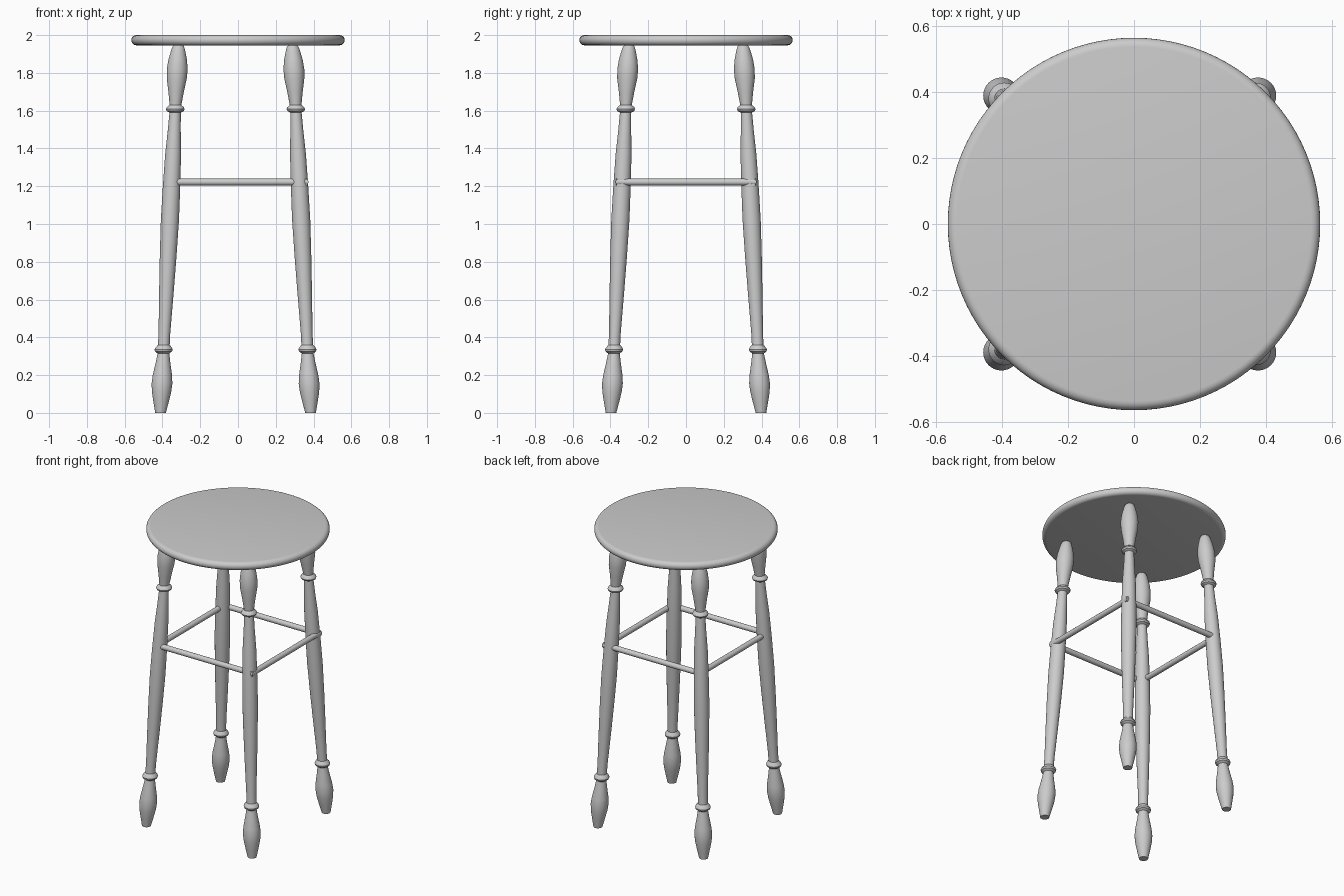
import bpy
import bmesh
from math import cos, sin, pi, radians
from mathutils import Matrix

cube = bpy.data.objects.get("Cube")
if cube:
    bpy.data.objects.remove(cube, do_unlink=True)

grey = bpy.data.materials.new("plain_grey")
grey.use_nodes = True
colour = (0.6, 0.6, 0.6, 1)
grey.diffuse_color = colour
grey.node_tree.nodes["Principled BSDF"].inputs["Base Color"].default_value = colour


def finish(name, bm, angle=35):
    """Turn a bmesh into a smooth-shaded object."""
    bmesh.ops.recalc_face_normals(bm, faces=bm.faces)
    mesh = bpy.data.meshes.new(name)
    bm.to_mesh(mesh)
    bm.free()
    mesh.materials.append(grey)
    obj = bpy.data.objects.new(name, mesh)
    bpy.context.collection.objects.link(obj)
    bpy.ops.object.select_all(action="DESELECT")
    obj.select_set(True)
    bpy.context.view_layer.objects.active = obj
    bpy.ops.object.shade_smooth_by_angle(angle=radians(angle))
    return obj


def turned(name, profile, segments, axis=lambda z: (0, 0)):
    """Lathe (radius, height) points around an axis that may lean with height."""
    bm = bmesh.new()
    rings = []
    for r, z in profile:
        cx, cy = axis(z)
        rings.append([bm.verts.new((cx + r * cos(2 * pi * i / segments),
                                    cy + r * sin(2 * pi * i / segments), z))
                      for i in range(segments)])
    for low, high in zip(rings, rings[1:]):
        for i in range(segments):
            j = (i + 1) % segments
            bm.faces.new((low[i], low[j], high[j], high[i]))
    bm.faces.new(rings[0][::-1])
    bm.faces.new(rings[-1])
    return finish(name, bm)


# Round seat with a bullnose edge
SEAT_R, SEAT_MID, EDGE = 0.565, 1.973, 0.027
seat_profile = [(SEAT_R - EDGE + EDGE * cos(a), SEAT_MID + EDGE * sin(a))
                for a in [pi * (k / 10 - 0.5) for k in range(11)]]
turned("seat", seat_profile, 96)

# Turned leg: foot bulb, lower collar, swelling shaft, upper collar, top bulb
leg_profile = [
    (0.028, 0), (0.041, 0.06), (0.051, 0.11), (0.055, 0.155), (0.051, 0.2),
    (0.038, 0.27), (0.031, 0.315), (0.045, 0.325), (0.048, 0.335),
    (0.044, 0.345), (0.031, 0.36), (0.031, 0.42), (0.038, 0.62),
    (0.044, 0.82), (0.048, 1.02), (0.046, 1.2), (0.042, 1.37),
    (0.034, 1.5), (0.030, 1.59), (0.045, 1.598), (0.049, 1.608),
    (0.045, 1.618), (0.031, 1.63), (0.041, 1.7), (0.053, 1.77),
    (0.055, 1.82), (0.049, 1.87), (0.037, 1.92), (0.03, 1.94), (0.022, 1.948),
]
LEG_SHIFT = -0.013
for sx, side in ((1, "left"), (-1, "right")):
    for sy, end in ((-1, "front"), (1, "back")):
        def lean(z, sx=sx, sy=sy):
            spread = 0.397 - 0.0485 * z
            return sx * spread + LEG_SHIFT, sy * spread
        turned(f"{end}_{side}_leg", leg_profile, 32, lean)

# Four thin rungs forming a square
RUNG_R, RUNG_Z, RUNG_POS, RUNG_LEN = 0.018, 1.222, 0.355, 0.74
for k, name in enumerate(("left", "back", "right", "front")):
    bm = bmesh.new()
    place = (Matrix.Rotation(k * pi / 2, 4, "Z")
             @ Matrix.Translation((RUNG_POS, 0, RUNG_Z))
             @ Matrix.Rotation(pi / 2, 4, "X"))
    bmesh.ops.create_cone(bm, cap_ends=True, segments=20, radius1=RUNG_R,
                          radius2=RUNG_R, depth=RUNG_LEN, matrix=place)
    finish(f"{name}_rung", bm)
